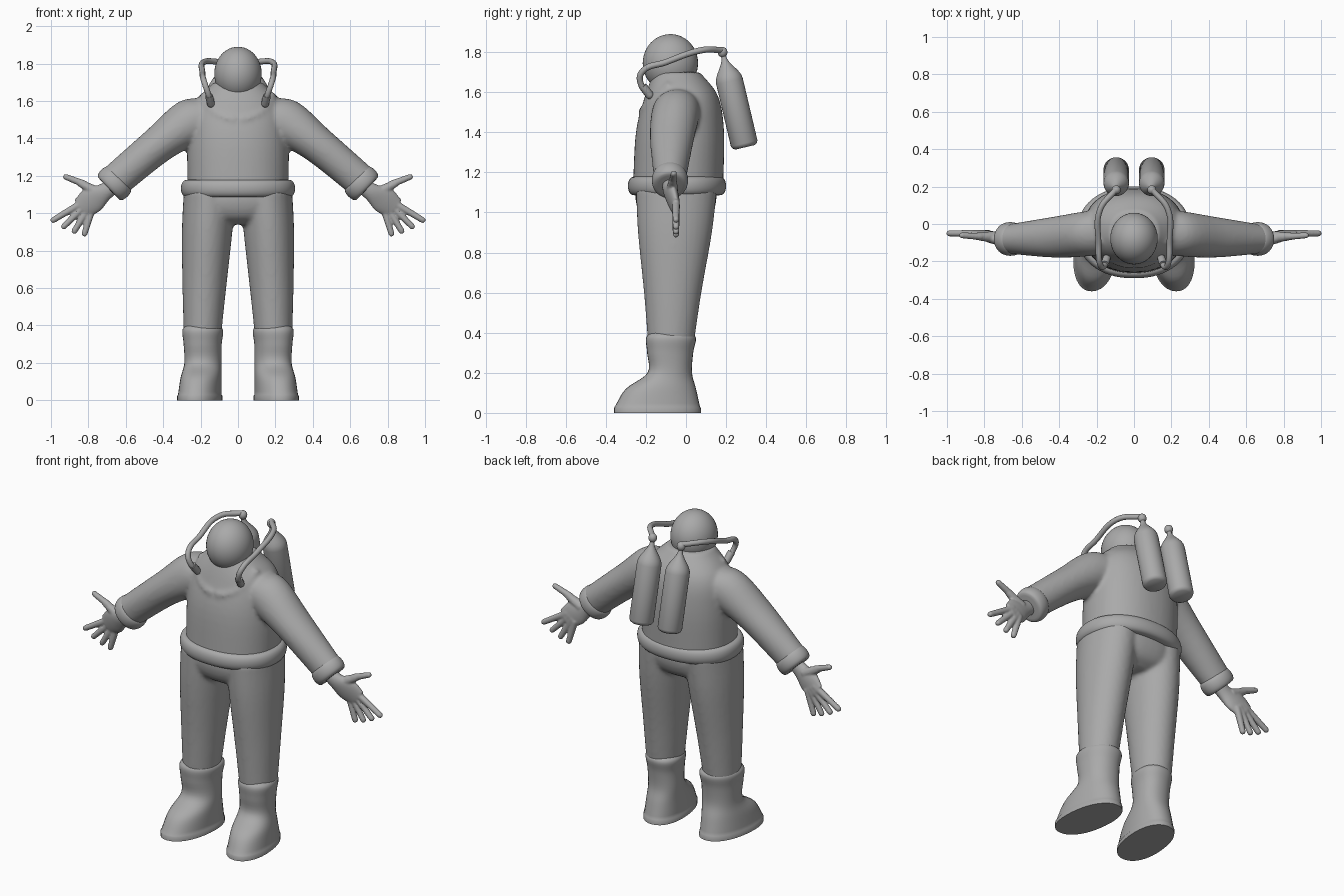
import bpy, bmesh, math
from mathutils import Matrix, Vector

if "Cube" in bpy.data.objects:
    bpy.data.objects.remove(bpy.data.objects["Cube"])

grey = bpy.data.materials.new("suit_grey")
grey.use_nodes = True
shade = (.4, .4, .4, 1)
grey.diffuse_color = shade
grey.node_tree.nodes["Principled BSDF"].inputs["Base Color"].default_value = shade

UP = Vector((0, 0, 1))
MIDDLE = (1,)
BOTH = (1, -1)


def flow(keys, steps=5):
    """Fill in a smooth run of values through a few key tuples."""
    first = [2 * a - b for a, b in zip(keys[0], keys[1])]
    last = [2 * a - b for a, b in zip(keys[-1], keys[-2])]
    padded = [first, *keys, last]
    result = []
    for before, start, end, after in zip(padded, padded[1:], padded[2:], padded[3:]):
        for step in range(steps):
            t = step / steps
            result.append([
                b + t / 2 * (c - a + t * (2 * a - 5 * b + 4 * c - d + t * (3 * (b - c) + d - a)))
                for a, b, c, d in zip(before, start, end, after)])
    return result + [keys[-1]]


def loft(bm, rings, axis=UP, sides=BOTH, segments=32, power=2, skew=0):
    """Skin rings (x, y, z, half width, half depth) set square to an axis."""
    axis = axis.normalized()
    across = Vector((0, 1, 0)).cross(axis).normalized()
    depth = axis.cross(across)
    angles = [math.tau * i / segments for i in range(segments)]
    for side in sides:
        loops = []
        for x, y, z, width, thickness in rings:
            loop = []
            for angle in angles:
                c, s = math.cos(angle), math.sin(angle)
                out = math.copysign(abs(c) ** (2 / power), c) * width
                back = math.copysign(abs(s) ** (2 / power), s) * thickness
                point = Vector((x, y, z)) + across * out + depth * back
                point.x = side * (point.x - skew * back)
                loop.append(bm.verts.new(point))
            loops.append(loop)
        for lower, upper in zip(loops, loops[1:]):
            for i in range(segments):
                j = (i + 1) % segments
                bm.faces.new((lower[i], lower[j], upper[j], upper[i]))
        bm.faces.new(loops[0])
        bm.faces.new(loops[-1])


def outline(z, left, right, front, back):
    """Level ring given by its four edges."""
    return ((left + right) / 2, (front + back) / 2, z, (right - left) / 2, (back - front) / 2)


def rod(bm, start, end, radius, tip):
    """Tapered rod with a domed end, on both sides of the body."""
    start, end = Vector(start), Vector(end)
    along = (end - start).normalized()
    rings = [(*start, radius, radius)]
    for step in range(4):
        angle = math.pi / 8 * step
        centre = end - along * tip * (1 - math.sin(angle))
        rings.append((*centre, tip * math.cos(angle), tip * math.cos(angle)))
    loft(bm, rings, along, segments=12)


def ball(bm, centre, scale):
    bmesh.ops.create_uvsphere(bm, u_segments=40, v_segments=24, radius=1,
                              matrix=Matrix.LocRotScale(Vector(centre), None, Vector(scale)))


def roll(bm, start, along, width, thickness, bulge, sides, power):
    """Padded band that swells by a half circle between its two rims."""
    rings = []
    for step in range(13):
        angle = math.pi * step / 12
        swell = bulge * math.sin(angle) ** .6
        centre = start + along * (1 - math.cos(angle)) / 2
        rings.append((*centre, width + swell, thickness + swell))
    loft(bm, rings, along, sides, segments=64, power=power)


def finish(name, bm, voxel=0, smooth=0):
    """Make the object; a voxel size blends its overlapping pieces."""
    bmesh.ops.recalc_face_normals(bm, faces=bm.faces)
    mesh = bpy.data.meshes.new(name)
    bm.to_mesh(mesh)
    bm.free()
    mesh.materials.append(grey)
    ob = bpy.data.objects.new(name, mesh)
    bpy.context.collection.objects.link(ob)
    if voxel:
        blend = ob.modifiers.new("blend", 'REMESH')
        blend.mode, blend.voxel_size, blend.use_smooth_shade = 'VOXEL', voxel, True
        soften = ob.modifiers.new("soften", 'SMOOTH')
        soften.iterations = smooth
    else:
        bpy.ops.object.select_all(action='DESELECT')
        ob.select_set(True)
        bpy.context.view_layer.objects.active = ob
        bpy.ops.object.shade_smooth_by_angle(angle=math.radians(50))


# Jacket: torso, sleeves and the padded neck yoke blended together
bm = bmesh.new()
torso = [(1.12, .27, -.265, .185), (1.4, .27, -.25, .19), (1.58, .24, -.205, .16),
         (1.7, .13, -.16, .07)]
loft(bm, [outline(z, -half, half, front, back) for z, half, front, back in flow(torso)],
     sides=MIDDLE, segments=48, power=2.2)
ARM = Vector((.72, 0, -.69))
sleeve = [(.1, -.04, 1.54, .11, .1), (.23, -.05, 1.5, .13, .12),
          (.42, -.07, 1.37, .1, .11), (.66, -.08, 1.17, .09, .08)]
loft(bm, flow(sleeve), ARM)
yoke = []
for step in range(9):
    angle = math.pi / 2 * step / 8
    drop = .14 * math.cos(angle)
    yoke.append((.18 * math.sin(angle), -.08 - drop, 1.64 - drop))
for start, end in zip(yoke, yoke[1:]):
    rod(bm, end, start, .022, .022)
finish("jacket", bm, .011, 8)

# Rolled hem and cuffs
bm = bmesh.new()
roll(bm, Vector((0, -.045, 1.085)), UP * .095, .26, .2, .045, MIDDLE, 2.2)
finish("jacket_hem", bm)
bm = bmesh.new()
roll(bm, Vector((.63, -.08, 1.19)), ARM * .085, .07, .06, .03, BOTH, 2)
finish("sleeve_cuffs", bm)

# Hands: palm, four fanned fingers and a thumb
bm = bmesh.new()
palm = [(.66, -.085, 1.15, .04, .035), (.72, -.08, 1.11, .05, .035),
        (.78, -.065, 1.07, .072, .03), (.84, -.05, 1.025, .058, .02)]
loft(bm, flow(palm), Vector((.8, 0, -.6)))
first_knuckle, last_knuckle = Vector((.86, -.05, 1.04)), Vector((.79, -.05, .99))
for finger in range(4):
    angle = math.radians(31 + 14 * finger)
    pointing = Vector((math.cos(angle), 0, -math.sin(angle)))
    knuckle = first_knuckle.lerp(last_knuckle, finger / 3)
    tip = knuckle + pointing * (.165 - .015 * finger)
    rod(bm, knuckle - pointing * .04, tip, .02, .0165)
thumb_joint = (.86, -.065, 1.17)
rod(bm, (.75, -.07, 1.11), thumb_joint, .032, .02)
rod(bm, (.82, -.067, 1.155), (.935, -.06, 1.2), .02, .016)
finish("hands", bm, .006, 4)

# Trousers: pelvis and legs blended together
bm = bmesh.new()
pelvis = [(1.13, .28, .2), (1.05, .28, .2), (.98, .24, .17), (.94, .12, .11)]
loft(bm, [(0, -.05, z, half, depth) for z, half, depth in flow(pelvis)],
     sides=MIDDLE, segments=48, power=2.3)
leg = [(1.12, .01, .29, -.25, .155), (.9, .03, .3, -.24, .13),
       (.6, .063, .297, -.21, .077), (.35, .09, .29, -.19, .04)]
loft(bm, [outline(*key) for key in flow(leg)])
finish("trousers", bm, .012, 6)

# Boots with a thin flat sole under a flared foot
bm = bmesh.new()
boot = [(.4, .1, .28, -.18, .03), (.37, .08, .297, -.2, .05), (.3, .088, .29, -.194, .036),
        (.2, .088, .286, -.192, .03), (.12, .09, .305, -.3, .05), (.03, .09, .318, -.356, .07)]
rings = [outline(*key) for key in flow(boot)]
x, y, z, width, length = rings[-1]
rings += [(x, y, height, width + .004, length + .004) for height in (.024, 0)]
loft(bm, rings, power=2.2, skew=.1)
finish("boots", bm)

# Hooded head
bm = bmesh.new()
ball(bm, (0, -.078, 1.745), (.127, .138, .145))
finish("head", bm)

# Twin air tanks leaning away from the back, with round valves
bm = bmesh.new()
base, lean = Vector((.095, .293, 1.333)), Vector((0, -.23, .973))
tank = [(-.008, .05), (0, .062), (.012, .068)]
for step in range(9):
    turn = step / 8
    tank.append((.33 + .13 * turn, .04 + .028 * math.cos(math.pi * turn)))
loft(bm, [(*(base + lean * along), radius, radius) for along, radius in tank], lean)
valve = base + lean * .48
for side in BOTH:
    ball(bm, (side * valve.x, valve.y, valve.z), (.024, .024, .026))
finish("air_tanks", bm)

# Air hoses over the shoulders, with end fittings on the chest
curve = bpy.data.curves.new("air_hoses", 'CURVE')
curve.dimensions, curve.bevel_depth, curve.use_fill_caps = '3D', .0155, True
path = [(.1, .18, 1.81), (.18, .08, 1.81), (.19, -.1, 1.75), (.18, -.22, 1.7),
        (.16, -.225, 1.64), (.145, -.18, 1.59)]
for side in BOTH:
    spline = curve.splines.new('BEZIER')
    spline.bezier_points.add(len(path) - 1)
    for point, (x, y, z) in zip(spline.bezier_points, path):
        point.co = (x * side, y, z)
        point.handle_left_type = point.handle_right_type = 'AUTO'
curve.materials.append(grey)
bpy.context.collection.objects.link(bpy.data.objects.new("air_hoses", curve))
bm = bmesh.new()
rod(bm, (.155, -.215, 1.63), (.142, -.17, 1.57), .021, .021)
finish("hose_fittings", bm)
